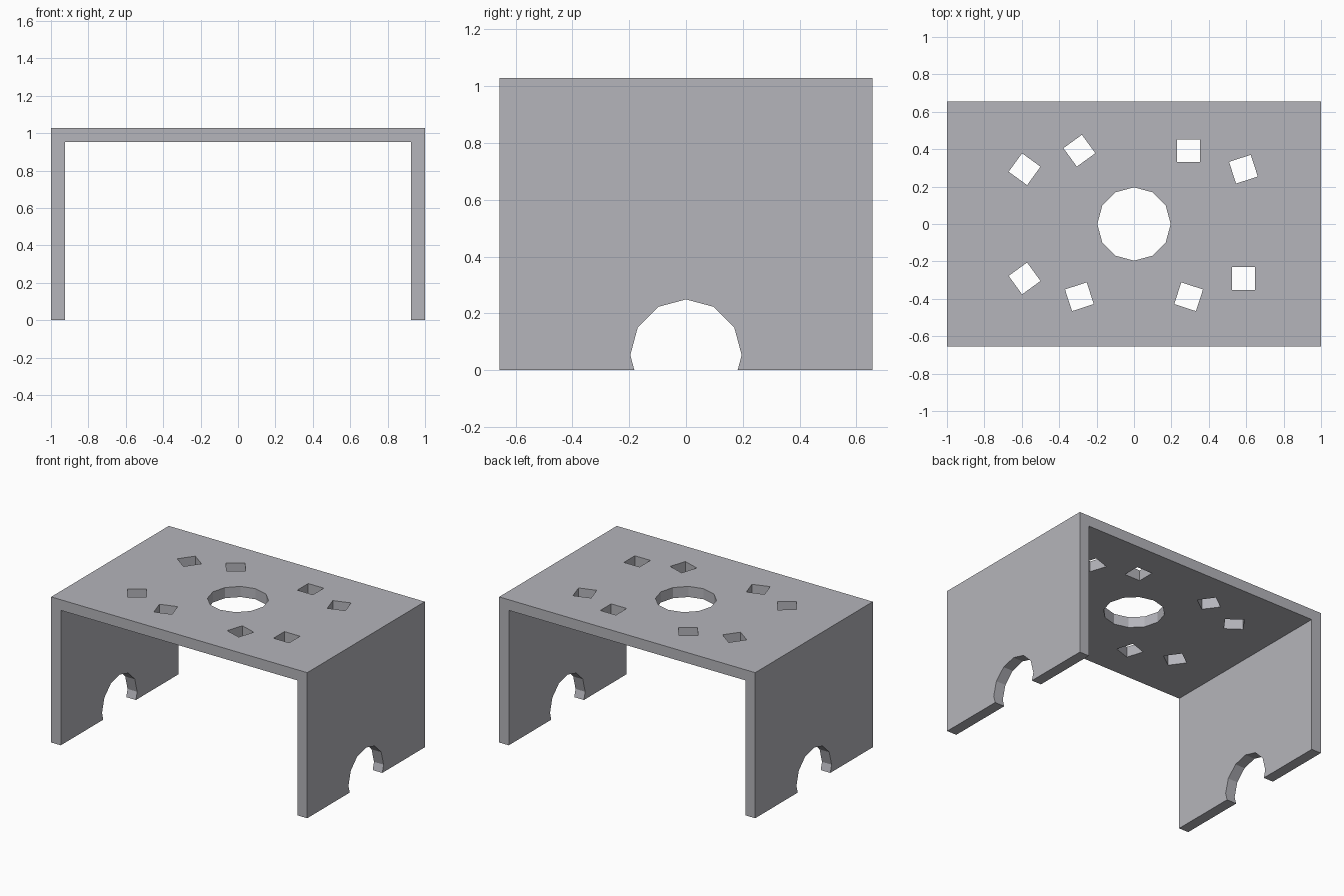
import bpy, bmesh
from math import radians, sqrt
from mathutils import Matrix

if "Cube" in bpy.data.objects:
    bpy.data.objects.remove(bpy.data.objects["Cube"])

HALF_Y, HEIGHT, WALL = 0.656, 1.028, 0.075
IN_X, IN_Z = 1 - WALL, HEIGHT - WALL


def new_object(name, bm):
    bmesh.ops.recalc_face_normals(bm, faces=bm.faces)
    mesh = bpy.data.meshes.new(name)
    bm.to_mesh(mesh)
    bm.free()
    ob = bpy.data.objects.new(name, mesh)
    bpy.context.collection.objects.link(ob)
    return ob


def add_prism(bm, sides, radius, depth, matrix):
    bmesh.ops.create_cone(bm, cap_ends=True, segments=sides, radius1=radius,
                          radius2=radius, depth=depth, matrix=matrix)


# Table shell: U-shaped profile extruded along y
profile = [(-1, 0), (-1, HEIGHT), (1, HEIGHT), (1, 0),
           (IN_X, 0), (IN_X, IN_Z), (-IN_X, IN_Z), (-IN_X, 0)]
bm = bmesh.new()
face = bm.faces.new([bm.verts.new((x, -HALF_Y, z)) for x, z in profile])
ext = bmesh.ops.extrude_face_region(bm, geom=[face])["geom"]
bmesh.ops.translate(bm, vec=(0, 2 * HALF_Y, 0),
                    verts=[v for v in ext if isinstance(v, bmesh.types.BMVert)])
table = new_object("table_shell", bm)
grey = bpy.data.materials.new("dark_grey")
grey.diffuse_color = (0.46, 0.46, 0.495, 1)
grey.use_nodes = True
grey.node_tree.nodes["Principled BSDF"].inputs["Base Color"].default_value = grey.diffuse_color
table.data.materials.append(grey)

# Cutters: round top hole, arch through both side walls, tilted square holes
bm = bmesh.new()
add_prism(bm, 12, 0.196, 0.3, Matrix.Translation((0, 0, HEIGHT)))
add_prism(bm, 12, 0.196, 2.4, Matrix.Translation((0, 0, 0.053)) @ Matrix.Rotation(radians(90), 4, 'Y'))
squares = [(-0.585, 0.293, 54), (-0.292, 0.392, 36), (0.292, 0.392, 0), (0.585, 0.293, 18),
           (-0.585, -0.291, 36), (-0.292, -0.389, 18), (0.292, -0.389, -18), (0.585, -0.291, 0)]
for x, y, turn in squares:
    add_prism(bm, 4, 0.122 / sqrt(2), 0.3,
              Matrix.Translation((x, y, HEIGHT)) @ Matrix.Rotation(radians(45 + turn), 4, 'Z'))
cutter = new_object("hole_cutters", bm)
cutter.hide_render = True

# Cut the holes, apply, and drop the cutters
mod = table.modifiers.new("holes", 'BOOLEAN')
mod.operation = 'DIFFERENCE'
mod.solver = 'EXACT'
mod.object = cutter
bpy.context.view_layer.objects.active = table
table.select_set(True)
bpy.ops.object.modifier_apply(modifier=mod.name)
bpy.data.objects.remove(cutter)
